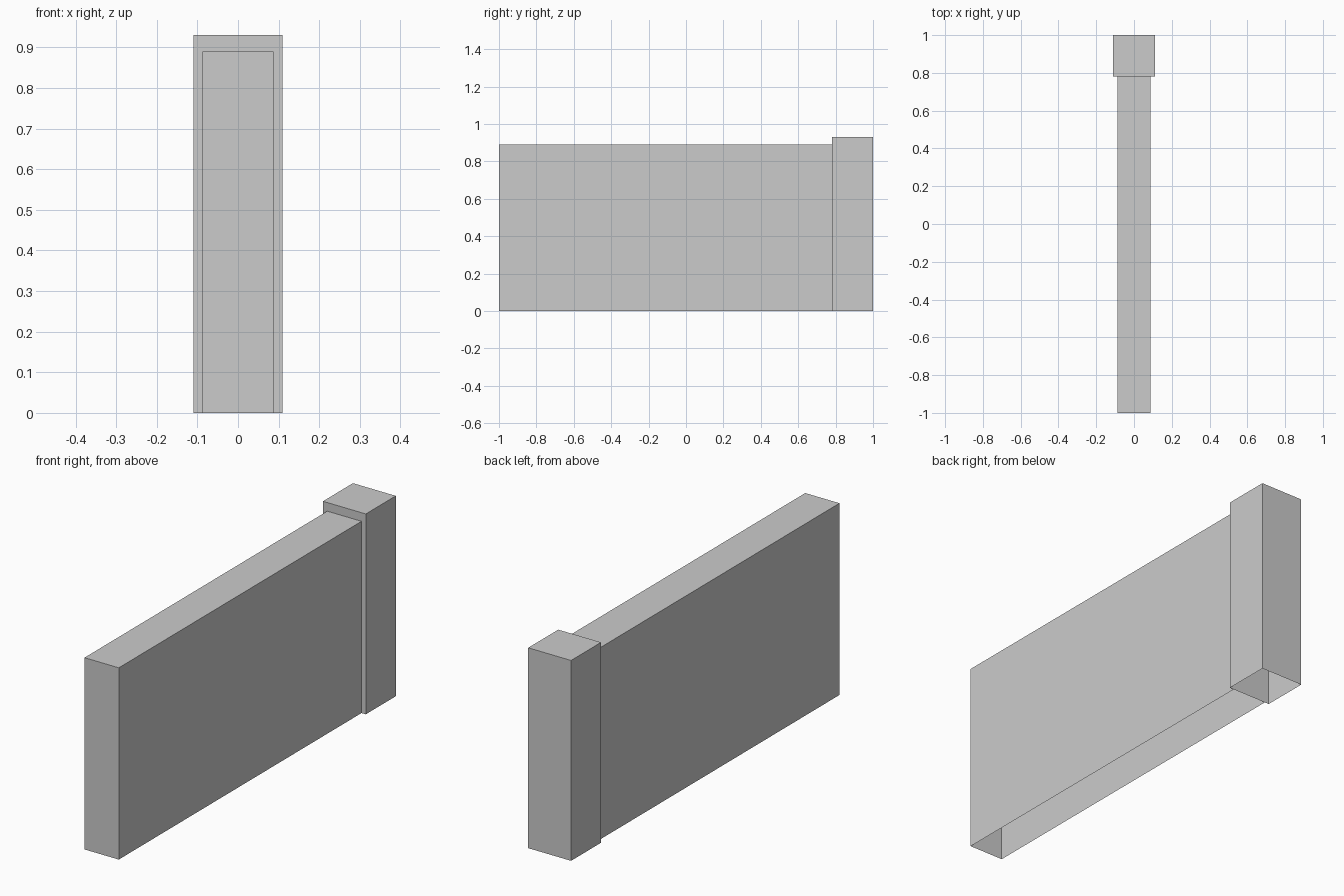
import bpy
import bmesh

if "Cube" in bpy.data.objects:
    bpy.data.objects.remove(bpy.data.objects["Cube"])


def open_box(name, x_half, y0, y1, height, open_back=False):
    """Box standing on z = 0 without its hidden underside."""
    bm = bmesh.new()
    bmesh.ops.create_cube(bm, size=1)
    for v in bm.verts:
        v.co.x *= 2 * x_half
        v.co.y = y0 if v.co.y < 0 else y1
        v.co.z = 0 if v.co.z < 0 else height
    bm.normal_update()
    hidden = [f for f in bm.faces
              if f.normal.z < -0.5 or (open_back and f.normal.y > 0.5)]
    bmesh.ops.delete(bm, geom=hidden, context='FACES')
    mesh = bpy.data.meshes.new(name)
    bm.to_mesh(mesh)
    bm.free()
    obj = bpy.data.objects.new(name, mesh)
    bpy.context.collection.objects.link(obj)
    return obj


POST_FRONT = 0.78

# Long low wall, its back end butting against the post
open_box("wall_panel", 0.088, -1.0, POST_FRONT, 0.89, open_back=True)

# Slightly taller and wider end post
open_box("end_post", 0.11, POST_FRONT, 1.0, 0.93)
